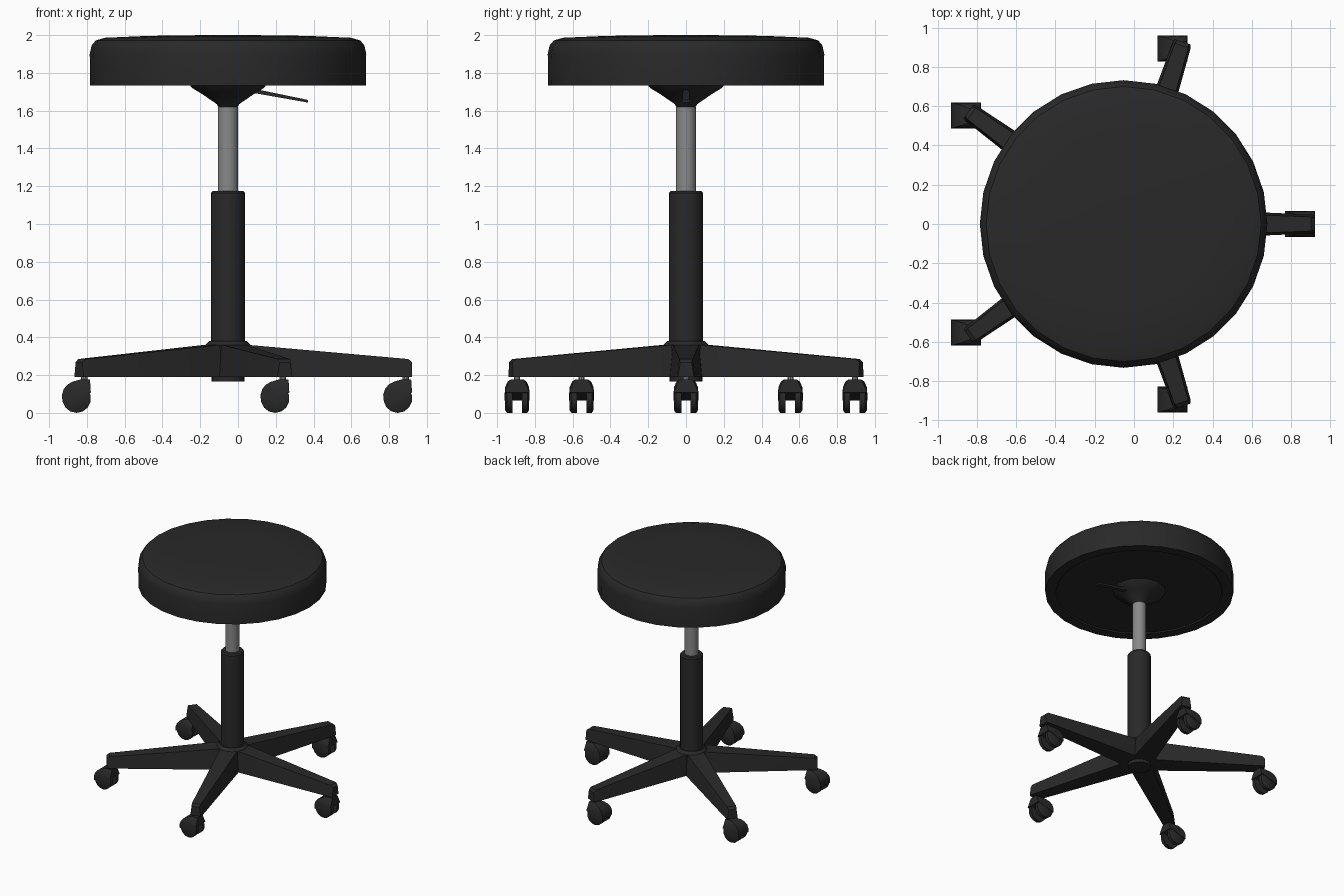
import bpy, bmesh, math
from mathutils import Vector

if "Cube" in bpy.data.objects:
    bpy.data.objects.remove(bpy.data.objects["Cube"])

CX = -0.053  # column axis sits slightly left of the bounding-box centre


def material(name, rgb):
    m = bpy.data.materials.new(name)
    m.diffuse_color = (*rgb, 1)
    m.use_nodes = True
    m.node_tree.nodes["Principled BSDF"].inputs["Base Color"].default_value = m.diffuse_color
    return m


BLACK = material("black plastic", (0.022, 0.022, 0.022))
VINYL = material("black vinyl", (0.022, 0.022, 0.022))
STEEL = material("grey steel", (0.25, 0.25, 0.25))


def finish(bm, name, mat, angle=35):
    bmesh.ops.recalc_face_normals(bm, faces=bm.faces[:])
    me = bpy.data.meshes.new(name)
    bm.to_mesh(me)
    bm.free()
    ob = bpy.data.objects.new(name, me)
    bpy.context.collection.objects.link(ob)
    me.materials.append(mat)
    bpy.ops.object.select_all(action='DESELECT')
    ob.select_set(True)
    bpy.context.view_layer.objects.active = ob
    bpy.ops.object.shade_smooth_by_angle(angle=math.radians(angle))
    return ob


def lathe(name, profile, mat, n, centre=(CX, 0)):
    """Turn (radius, z) points about a vertical axis; ends are capped."""
    bm = bmesh.new()
    rings = [[bm.verts.new((centre[0] + r * math.cos(2 * math.pi * i / n),
                            centre[1] + r * math.sin(2 * math.pi * i / n), z))
              for i in range(n)] for r, z in profile]
    for a, b in zip(rings, rings[1:]):
        for i in range(n):
            j = (i + 1) % n
            bm.faces.new((a[i], a[j], b[j], b[i]))
    bm.faces.new(rings[0])
    bm.faces.new(rings[-1])
    return finish(bm, name, mat)


def hull(name, points, mat, angle=25):
    bm = bmesh.new()
    for p in points:
        bm.verts.new(p)
    bmesh.ops.convex_hull(bm, input=bm.verts[:])
    bmesh.ops.dissolve_limit(bm, angle_limit=0.01, verts=bm.verts[:], edges=bm.edges[:])
    return finish(bm, name, mat, angle)


# Seat cushion with a slightly recessed underside
lathe("seat", [(0.64, 1.742), (0.65, 1.733), (0.73, 1.733), (0.732, 1.90), (0.722, 1.945),
               (0.70, 1.972), (0.65, 1.986), (0.42, 1.996), (0.12, 2.0)], VINYL, 28)

# Tilt mechanism under the seat and its lever
lathe("seat_mount", [(0.21, 1.745), (0.19, 1.72), (0.14, 1.69), (0.06, 1.635), (0.045, 1.61)], BLACK, 12)
hull("height_lever", [(x, y, z + dz) for x, z, w, h in ((0.03, 1.715, 0.015, 0.012), (0.37, 1.650, 0.02, 0.007))
                      for y in (-w, w) for dz in (-h, h)], BLACK)

# Gas lift and outer column
lathe("gas_lift", [(0.054, 1.10), (0.054, 1.62)], STEEL, 20)
lathe("column", [(0.088, 0.165), (0.09, 0.30), (0.09, 1.165), (0.08, 1.176)], BLACK, 20)

# Five-armed base
lathe("base_hub", [(0.12, 0.19), (0.125, 0.355), (0.10, 0.38)], BLACK, 20)
for k in range(5):
    t = math.radians(72 * k)
    c, s = math.cos(t), math.sin(t)
    sections = [(0.05, 0.088, 0.070, 0.365), (0.955, 0.048, 0.036, 0.285), (0.975, 0.042, 0.030, 0.268)]
    pts = []
    for r, wb, wt, top in sections:
        for side in (-1, 1):
            for w, z in ((wb, 0.19), (wt, top)):
                y = side * w
                pts.append((CX + r * c - y * s, r * s + y * c, z))
    hull(f"base_arm_{k + 1}", pts, BLACK)

    # Caster: stem, hood and twin wheels, all trailing the same way
    sx, sy = CX + 0.94 * c, 0.94 * s
    lathe(f"caster_stem_{k + 1}", [(0.017, 0.13), (0.017, 0.20)], STEEL, 10, (sx, sy))
    wx, wz = sx - 0.041, 0.076
    hood = []
    for i in range(9):
        a = math.radians(15 + 180 * i / 8)
        up = max(0, math.sin(a))
        x, z = wx + 0.078 * math.cos(a), wz + 0.082 * math.sin(a) + 0.01
        w = 0.066 - 0.018 * up ** 3
        hood += [(x, sy - w, z), (x, sy + w, z)]
    hood += [(sx + dx, sy + w, 0.176) for dx in (-0.025, 0.03) for w in (-0.035, 0.035)]
    hull(f"caster_hood_{k + 1}", hood, BLACK)
    for side in (-1, 1):
        rim = []
        for i in range(14):
            a = 2 * math.pi * i / 14 + math.pi / 2
            for r, off in ((0.076, 0.025), (0.076, 0.054), (0.062, 0.063)):
                rim.append((wx + r * math.cos(a), sy + side * off, wz + r * math.sin(a)))
        low = min(p[2] for p in rim)
        hull(f"caster_wheel_{k + 1}_{'left' if side < 0 else 'right'}",
             [Vector((x, y, z - low)) for x, y, z in rim], BLACK, 40)
